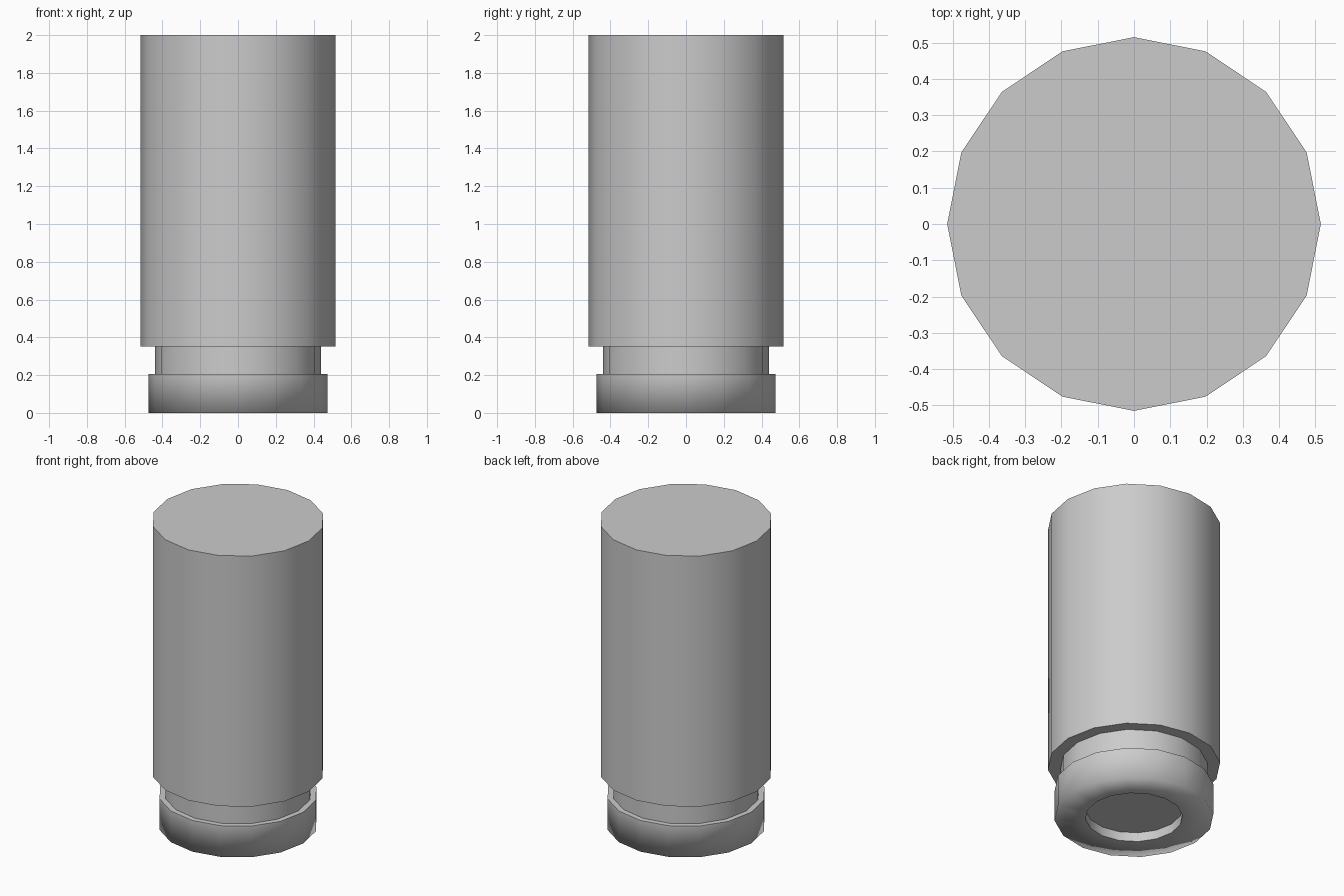
import bpy, bmesh
from math import cos, sin, tau

if "Cube" in bpy.data.objects:
    bpy.data.objects.remove(bpy.data.objects["Cube"])

SIDES = 16


def lathe(name, profile, soft=()):
    """Revolve (radius, z) points from bottom to top; rings not in soft get hard edges."""
    bm = bmesh.new()
    rings = [[bm.verts.new((r * cos(tau * i / SIDES), r * sin(tau * i / SIDES), z))
              for i in range(SIDES)] for r, z in profile]
    for lo, hi in zip(rings, rings[1:]):
        for i in range(SIDES):
            j = (i + 1) % SIDES
            bm.faces.new((lo[i], lo[j], hi[j], hi[i]))
    bm.faces.new(rings[0])
    bm.faces.new(rings[-1])
    for f in bm.faces:
        f.smooth = True
    for k, ring in enumerate(rings):
        for i in range(SIDES):
            bm.edges.get((ring[i], ring[(i + 1) % SIDES])).smooth = k in soft
    bmesh.ops.recalc_face_normals(bm, faces=bm.faces)
    mesh = bpy.data.meshes.new(name)
    bm.to_mesh(mesh)
    bm.free()
    obj = bpy.data.objects.new(name, mesh)
    bpy.context.collection.objects.link(obj)
    return obj


# One closed casing: recessed base, soft-shaded rim, groove, body
lathe("casing", [
    (0.29, 0.06), (0.29, 0.0),      # base recess
    (0.475, 0.0), (0.475, 0.205),   # rim
    (0.44, 0.205), (0.44, 0.352),   # groove
    (0.515, 0.352), (0.515, 2.0),   # body
], soft=(2,))
